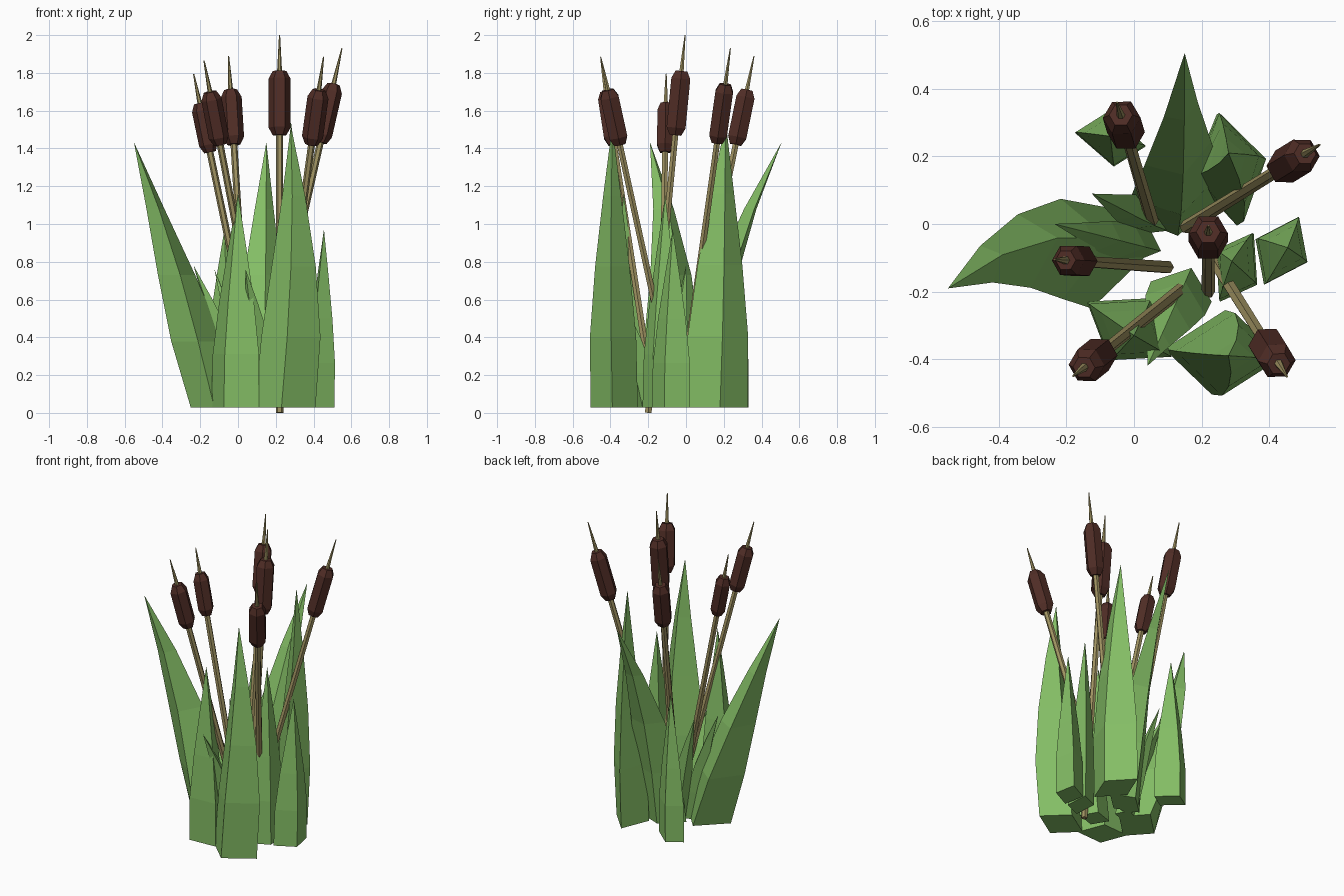
import bpy, bmesh
from math import cos, sin, pi, radians
from mathutils import Vector, Matrix

if "Cube" in bpy.data.objects:
    bpy.data.objects.remove(bpy.data.objects["Cube"])


def material(name, rgb):
    m = bpy.data.materials.new(name)
    m.diffuse_color = (*rgb, 1)
    m.use_nodes = True
    m.node_tree.nodes["Principled BSDF"].inputs["Base Color"].default_value = m.diffuse_color
    return m


GREEN = material("leaf_green", (0.23, 0.51, 0.13))
BROWN = material("head_brown", (0.08, 0.026, 0.019))
OLIVE = material("stem_olive", (0.35, 0.29, 0.12))


def loft(name, rings, mat):
    """Skin a list of equal rings and cap both ends."""
    bm = bmesh.new()
    loops = [[bm.verts.new(p) for p in ring] for ring in rings]
    n = len(loops[0])
    for a, b in zip(loops, loops[1:]):
        for i in range(n):
            j = (i + 1) % n
            bm.faces.new((a[i], a[j], b[j], b[i]))
    bm.faces.new(loops[0][::-1])
    bm.faces.new(loops[-1])
    bmesh.ops.remove_doubles(bm, verts=bm.verts, dist=0.0005)
    bmesh.ops.recalc_face_normals(bm, faces=bm.faces)
    me = bpy.data.meshes.new(name)
    bm.to_mesh(me)
    bm.free()
    me.materials.append(mat)
    ob = bpy.data.objects.new(name, me)
    bpy.context.collection.objects.link(ob)


def tube(name, base, tip, profile, mat, sides=6):
    """Six-sided turned part; profile is (height z, radius) along base-tip."""
    base, tip = Vector(base), Vector(tip)
    axis = (tip - base).normalized()
    side = (Vector((1, 0, 0)) - axis * axis.x).normalized()
    other = axis.cross(side)
    rings = []
    for z, r in profile:
        c = base.lerp(tip, (z - base.z) / (tip.z - base.z))
        rings.append([c + (side * cos(2 * pi * i / sides) + other * sin(2 * pi * i / sides)) * r
                      for i in range(sides)])
    loft(name, rings, mat)


def cattail(i, base, tip, z0, z1, r):
    """Stem, brown seed head and thin spike on one leaning line."""
    foot = 0 if base[2] == 0 else 0.2
    tube(f"stem_{i}", base, tip, [(foot, 0.02), (z0 + 0.02, 0.018)], OLIVE)
    tube(f"seed_head_{i}", base, tip,
         [(z0, r * 0.62), (z0 + 0.04, r), (z1 - 0.04, r), (z1, r * 0.62)], BROWN)
    tube(f"spike_{i}", base, tip, [(z1 - 0.02, 0.014), (tip[2], 0.003)], OLIVE)


def leaf(i, base, tip, u, v, mid=None, twist=0):
    """Four-segment blade with a four-sided section of half diagonals u and v,
    bent through an optional middle point."""
    b, t = Vector((*base, 0.028)), Vector(tip)
    m = (b + t) / 2
    if mid:
        m.x, m.y = mid
    rings = []
    for k, s in enumerate((1, 0.98, 0.73, 0.38, 0.004)):
        f = k / 4
        c = b * (2 * f - 1) * (f - 1) + m * 4 * f * (1 - f) + t * f * (2 * f - 1)
        rot = Matrix.Rotation(radians(twist) * f, 3, 'Z')
        p, q = rot @ Vector((*u, 0)) * s, rot @ Vector((*v, 0)) * s
        rings.append([c + p, c + q, c - p, c - q])
    loft(f"leaf_{i}", rings, GREEN)


# Cattails: base, tip, seed head bottom and top, head radius
for i, c in enumerate([
    ((0.22, -0.20, 0.00), (0.22, -0.005, 2.0), 1.47, 1.81, 0.058),
    ((0.12, -0.03, 0.05), (0.55, 0.235, 1.93), 1.43, 1.74, 0.054),
    ((0.20, -0.05, 0.05), (0.453, -0.452, 1.885), 1.42, 1.71, 0.056),
    ((0.13, -0.13, 0.05), (-0.235, -0.105, 1.795), 1.38, 1.64, 0.050),
    ((0.17, -0.17, 0.05), (-0.18, -0.45, 1.865), 1.42, 1.70, 0.054),
    ((0.062, -0.02, 0.05), (-0.05, 0.36, 1.89), 1.42, 1.71, 0.056),
], 1):
    cattail(i, *c)

# Leaves: base centre, tip, two half diagonals, middle point, twist
for i, l in enumerate([
    ((-0.105, -0.10), (-0.55, -0.19, 1.43), (0.02, 0.15), (0.145, 0.01), (-0.325, -0.08), 35),
    ((0.25, -0.38), (0.28, -0.39, 1.52), (0.16, -0.01), (0.02, 0.125), (0.295, -0.39)),
    ((0.275, 0.16), (0.28, 0.21, 1.54), (-0.03, 0.165), (0.105, 0.02), (0.295, 0.18), 10),
    ((0.12, 0.055), (0.15, 0.505, 1.43), (0.14, 0.03), (-0.01, 0.09), (0.13, 0.21), 15),
    ((-0.015, -0.31), (0.0, -0.33, 1.16), (0.125, -0.08), (0.06, 0.09)),
    ((0.305, -0.13), (0.29, -0.11, 1.15), (0.05, 0.10), (0.06, -0.05)),
    ((0.435, -0.08), (0.455, -0.07, 0.97), (0.05, 0.10), (0.075, -0.035)),
    ((-0.07, 0.25), (-0.07, 0.26, 0.98), (0.105, -0.02), (-0.01, 0.08)),
    ((0.01, -0.06), (-0.235, 0.0, 0.78), (0.03, 0.06), (0.07, -0.02), (-0.09, -0.035)),
    ((0.06, 0.02), (-0.125, 0.09, 0.76), (0.05, 0.05), (0.04, -0.04), (-0.02, 0.05)),
    ((0.14, -0.20), (0.04, -0.42, 0.76), (0.09, -0.03), (0.03, 0.07), (0.10, -0.29)),
], 1):
    leaf(i, *l)
